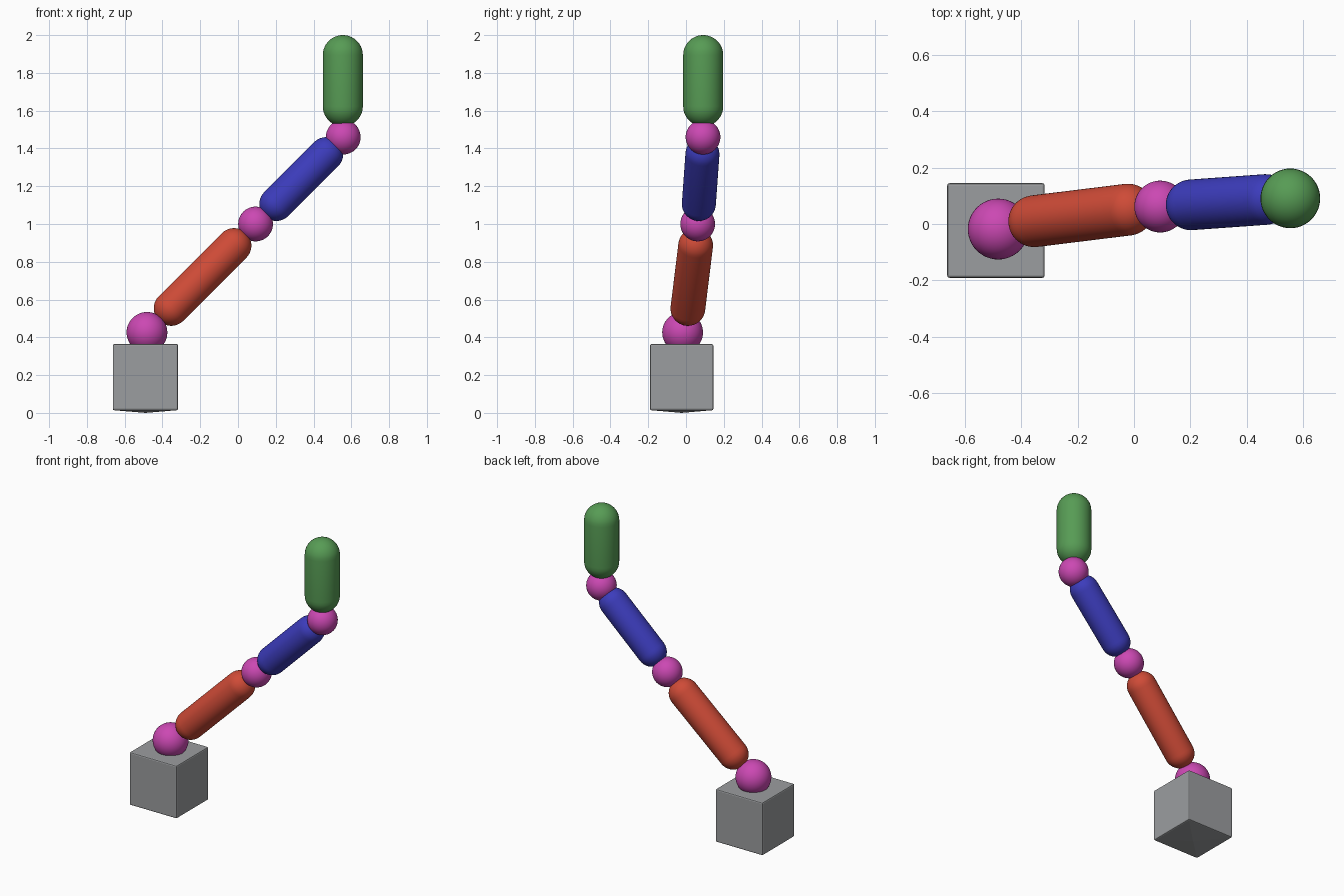
import bpy, bmesh, math
from mathutils import Vector, Matrix

if "Cube" in bpy.data.objects:
    bpy.data.objects.remove(bpy.data.objects["Cube"])


def material(name, rgb):
    m = bpy.data.materials.new(name)
    m.diffuse_color = (*rgb, 1)
    m.use_nodes = True
    m.node_tree.nodes["Principled BSDF"].inputs["Base Color"].default_value = m.diffuse_color
    return m


GREY = material("grey", (0.33, 0.34, 0.35))
MAGENTA = material("magenta", (0.60, 0.065, 0.45))
RED = material("red", (0.62, 0.07, 0.038))
BLUE = material("blue", (0.045, 0.045, 0.50))
GREEN = material("green", (0.095, 0.33, 0.09))


def add_object(name, bm, mat, smooth=True):
    mesh = bpy.data.meshes.new(name)
    bm.normal_update()
    for f in bm.faces:
        f.smooth = smooth
    bm.to_mesh(mesh)
    bm.free()
    mesh.materials.append(mat)
    obj = bpy.data.objects.new(name, mesh)
    bpy.context.collection.objects.link(obj)
    return obj


def ball(name, centre, r):
    bm = bmesh.new()
    bmesh.ops.create_uvsphere(bm, u_segments=48, v_segments=24, radius=r)
    bmesh.ops.translate(bm, verts=bm.verts, vec=centre)
    add_object(name, bm, MAGENTA)


def capsule(name, a, b, r, mat):
    """Sphere split at its equator and stretched so the cap centres sit at a and b."""
    a, b = Vector(a), Vector(b)
    half = (b - a).length / 2
    bm = bmesh.new()
    bmesh.ops.create_uvsphere(bm, u_segments=48, v_segments=25, radius=r)
    for v in bm.verts:
        # odd ring count: no ring on the equator, so widen the two middle rings
        s = 1 if v.co.z > 0 else -1
        if abs(v.co.z) < r * math.sin(math.pi / 25):
            v.co = Vector((v.co.x, v.co.y, 0)).normalized() * r
        v.co.z += s * half
    rot = Vector((0, 0, 1)).rotation_difference(b - a).to_matrix().to_4x4()
    bm.transform(Matrix.Translation((a + b) / 2) @ rot)
    add_object(name, bm, mat)


# Base block: lightly rounded edges, shallow peak underneath
bm = bmesh.new()
bmesh.ops.create_cube(bm, size=1)
bm.transform(Matrix.Translation((-0.49, -0.023, 0.189)) @ Matrix.Diagonal((0.346, 0.336, 0.35, 1)))
bmesh.ops.bevel(bm, geom=bm.edges[:], offset=0.008, segments=2, profile=0.5, affect='EDGES')
bm.normal_update()
bottom = [f for f in bm.faces if f.normal.z < -0.99 and f.calc_area() > 0.05]
bmesh.ops.poke(bm, faces=bottom, offset=0.014)
add_object("base_block", bm, GREY, smooth=False)

# Joints
ball("shoulder_joint", (-0.482, -0.018, 0.426), 0.108)
ball("elbow_joint", (0.093, 0.062, 1.0), 0.092)
ball("wrist_joint", (0.557, 0.09, 1.46), 0.092)

# Arm links
capsule("lower_link", (-0.354, 0.01, 0.553), (-0.021, 0.051, 0.886), 0.092, RED)
capsule("upper_link", (0.203, 0.068, 1.106), (0.467, 0.087, 1.37), 0.09, BLUE)
capsule("end_link", (0.555, 0.091, 1.623), (0.555, 0.091, 1.894), 0.106, GREEN)
